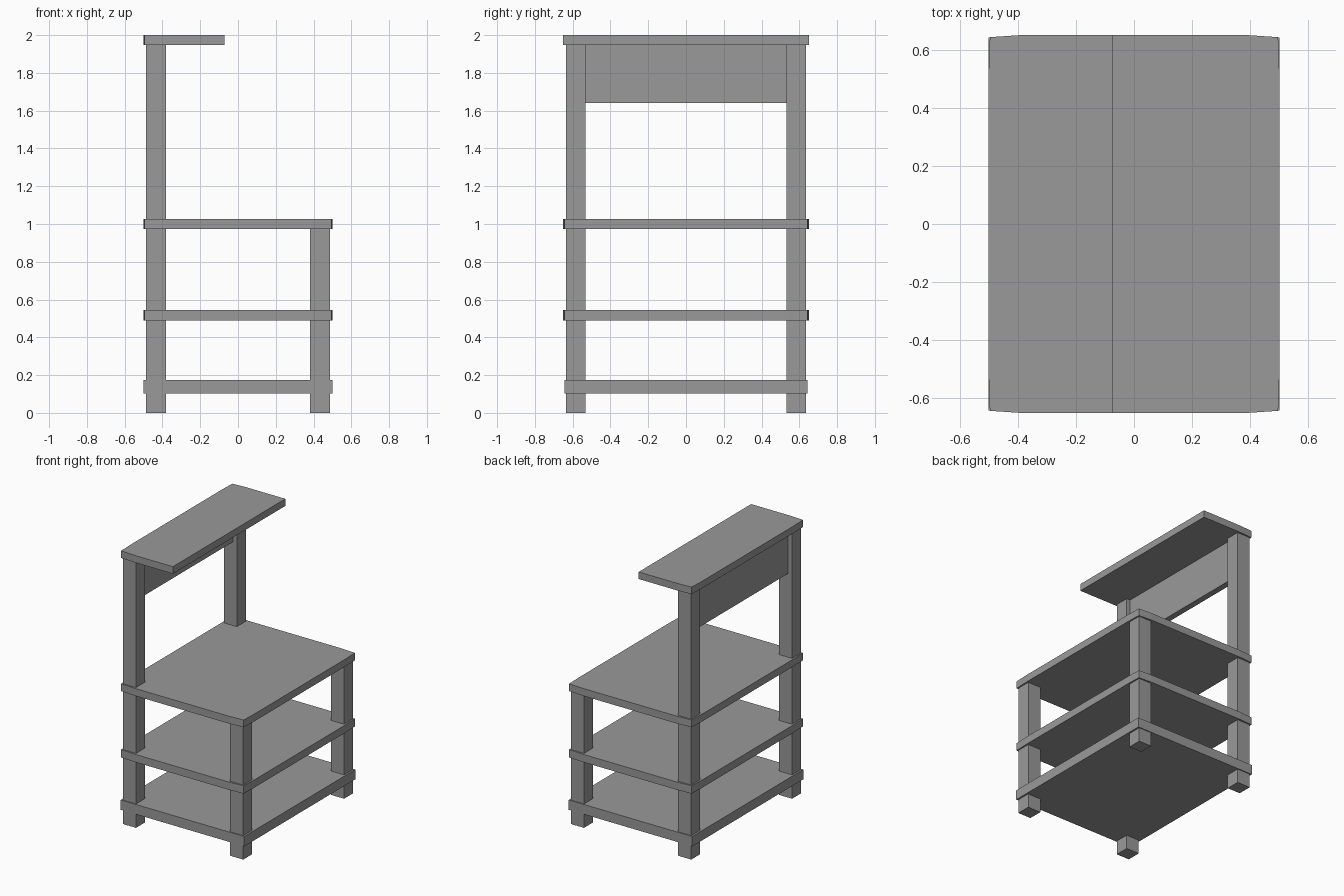
import bpy
import bmesh

cube = bpy.data.objects.get("Cube")
if cube:
    bpy.data.objects.remove(cube, do_unlink=True)

grey = bpy.data.materials.new("plain_grey")
grey.use_nodes = True
colour = (0.32, 0.32, 0.32, 1)
grey.diffuse_color = colour
grey.node_tree.nodes["Principled BSDF"].inputs["Base Color"].default_value = colour


def slab(name, outline, z0, z1):
    """Extrude a flat outline from z0 up to z1."""
    bm = bmesh.new()
    face = bm.faces.new([bm.verts.new((x, y, z0)) for x, y in outline])
    top = bmesh.ops.extrude_face_region(bm, geom=[face])["geom"]
    for v in top:
        if isinstance(v, bmesh.types.BMVert):
            v.co.z = z1
    bmesh.ops.recalc_face_normals(bm, faces=bm.faces)
    mesh = bpy.data.meshes.new(name)
    bm.to_mesh(mesh)
    bm.free()
    mesh.materials.append(grey)
    obj = bpy.data.objects.new(name, mesh)
    bpy.context.collection.objects.link(obj)
    return obj


def rect(x0, x1, y0, y1):
    return [(x0, y0), (x1, y0), (x1, y1), (x0, y1)]


# Shelf boards with edges easing in slightly toward the corners
corner = [(0.5, 0.53), (0.496, 0.643), (0.39, 0.65)]
right_end = [(x, -y) for x, y in reversed(corner)] + corner
left_end = [(-x, -y) for x, y in right_end]

slab("bottom_shelf", rect(-0.5, 0.5, -0.642, 0.642), 0.103, 0.175)
slab("middle_shelf", right_end + left_end, 0.488, 0.545)
slab("worktop", right_end + left_end, 0.973, 1.027)

# Half-depth top shelf with a straight front edge
slab("top_shelf", [(-0.072, -0.65), (-0.072, 0.65)] + left_end, 1.948, 2.0)

# Square posts: tall on one side, short on the other
for side, y in (("front", -0.583), ("back", 0.583)):
    for kind, x, height in (("tall", -0.434, 1.95), ("short", 0.434, 0.975)):
        slab(f"{side}_{kind}_post",
             rect(x - 0.053, x + 0.053, y - 0.052, y + 0.052), 0, height)

# Panel between the tall posts
slab("upper_panel", rect(-0.456, -0.411, -0.532, 0.532), 1.64, 1.949)
